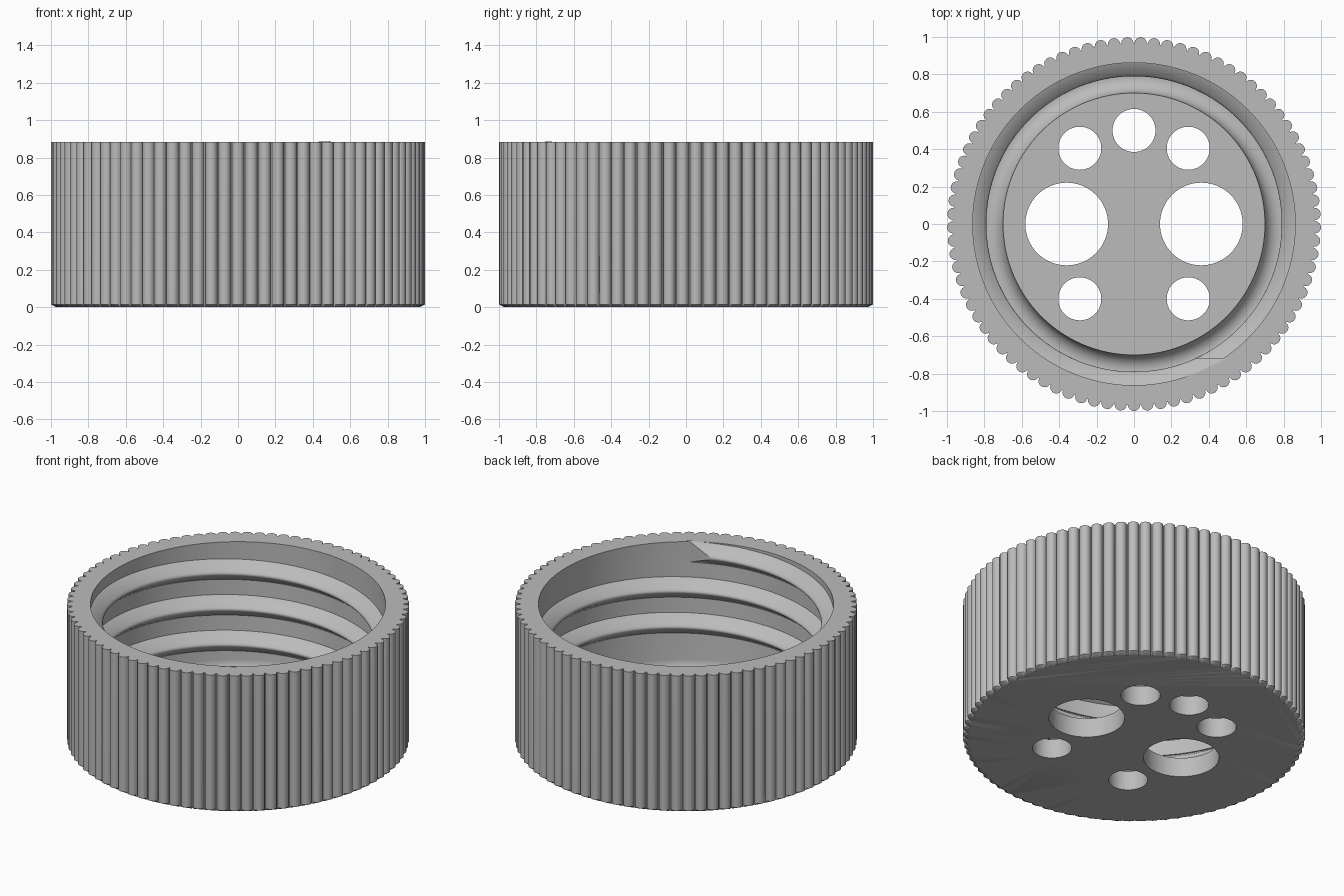
import bpy, bmesh, math

if "Cube" in bpy.data.objects:
    bpy.data.objects.remove(bpy.data.objects["Cube"])

RIBS = 85
HEIGHT, WALL_R, FLOOR_Z, FLOOR_R = 0.883, 0.862, 0.125, 0.70
PITCH, TURNS = 0.23, 2.65

grey = bpy.data.materials.new("grey plastic")
grey.diffuse_color = (0.5, 0.5, 0.5, 1)
grey.use_nodes = True
grey.node_tree.nodes["Principled BSDF"].inputs["Base Color"].default_value = grey.diffuse_color


def make_object(name, bm):
    bmesh.ops.recalc_face_normals(bm, faces=bm.faces)
    mesh = bpy.data.meshes.new(name)
    bm.to_mesh(mesh)
    bm.free()
    mesh.materials.append(grey)
    obj = bpy.data.objects.new(name, mesh)
    bpy.context.collection.objects.link(obj)
    return obj


def bridge(bm, a, b, closed=True):
    n = len(a)
    for i in range(n if closed else n - 1):
        j = (i + 1) % n
        bm.faces.new((a[i], a[j], b[j], b[i]))


def shade(obj, angle):
    bpy.ops.object.select_all(action='DESELECT')
    obj.select_set(True)
    bpy.context.view_layer.objects.active = obj
    bpy.ops.object.shade_smooth_by_angle(angle=math.radians(angle))


# Ribbed outline as (radius, angle): half-round ribs, one centred at the front
outline = []
for k in range(RIBS):
    base = -math.pi / 2 + 2 * math.pi * k / RIBS
    for s in range(8):
        phi = math.radians(-90 + 180 * s / 7)
        x, y = 0.967 + 0.033 * math.cos(phi), 0.033 * math.sin(phi)
        outline.append((math.hypot(x, y), base + math.atan2(y, x)))


# Cap body: ribbed outside, bore with a round groove around the raised floor
bm = bmesh.new()


def ring(radius, z):
    return [bm.verts.new((radius(r) * math.cos(t), radius(r) * math.sin(t), z))
            for r, t in outline]


rings = [ring(lambda r: min(r, 0.972), 0),
         ring(lambda r: r, 0.014),
         ring(lambda r: r, HEIGHT),
         ring(lambda r: WALL_R, HEIGHT)]
mid, half = (WALL_R + FLOOR_R) / 2, (WALL_R - FLOOR_R) / 2
for s in range(13):
    a = math.pi * s / 12
    rings.append(ring(lambda r: mid + half * math.cos(a),
                      FLOOR_Z - half * math.sin(a)))
for a, b in zip(rings, rings[1:]):
    bridge(bm, a, b)
bm.faces.new(rings[0])
bm.faces.new(rings[-1])
body = make_object("cap_body", bm)

# Drain holes through the floor
holes = [(0, 0.5, 0.115)]
for side in (-1, 1):
    holes += [(side * 0.36, 0, 0.221),
              (side * 0.29, 0.405, 0.115),
              (side * 0.29, -0.4, 0.115)]
bm = bmesh.new()
for x, y, r in holes:
    new = bmesh.ops.create_cone(bm, cap_ends=True, segments=64, radius1=r,
                                radius2=r, depth=0.6)
    bmesh.ops.translate(bm, verts=new["verts"], vec=(x, y, 0.1))
cutter = make_object("hole_cutter", bm)
cut = body.modifiers.new("holes", 'BOOLEAN')
cut.operation, cut.solver, cut.object = 'DIFFERENCE', 'EXACT', cutter
bpy.context.view_layer.objects.active = body
bpy.ops.object.modifier_apply(modifier=cut.name)
bpy.data.objects.remove(cutter)
shade(body, 35)

# Internal screw thread: rounded wedge swept along a right-hand helix
section = [(0.872, 0.0), (0.862, -0.002), (0.80, -0.052), (0.792, -0.06),
           (0.79, -0.068), (0.792, -0.076), (0.80, -0.084),
           (0.862, -0.134), (0.872, -0.136)]
TOP_ANGLE, TOP_Z = math.radians(-56), 0.887
bm = bmesh.new()


def thread_ring(angle_of):
    verts = []
    for r, dz in section:
        t = angle_of(r)
        z = TOP_Z + dz + PITCH * (t - TOP_ANGLE) / (2 * math.pi)
        verts.append(bm.verts.new((r * math.cos(t), r * math.sin(t), z)))
    return verts


first, last = TOP_ANGLE - TURNS * 2 * math.pi, math.radians(-68)
steps = 260
loops = [thread_ring(lambda r: first + (last - first) * i / steps)
         for i in range(steps + 1)]
# The upper end is cut flat, parallel to the front
loops.append(thread_ring(lambda r: -math.asin(0.718 / r)))
for a, b in zip(loops, loops[1:]):
    bridge(bm, a, b)
bm.faces.new(loops[0])
bm.faces.new(loops[-1])
shade(make_object("screw_thread", bm), 40)
